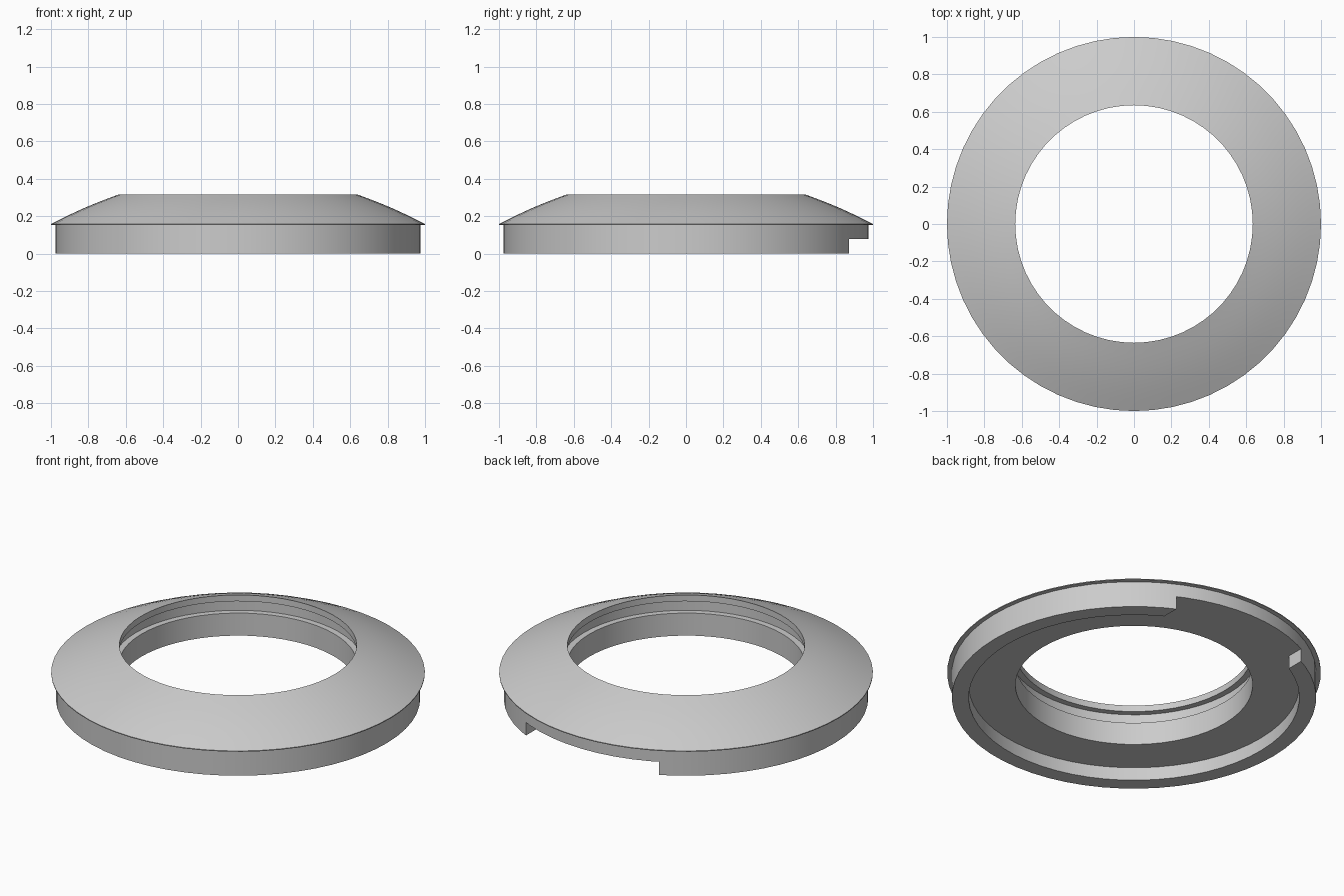
import bpy, bmesh, math
from mathutils import Vector

cube = bpy.data.objects.get("Cube")
if cube:
    bpy.data.objects.remove(cube, do_unlink=True)

SEGMENTS = 60
HOLE, GROOVE, SKIRT_IN, SKIRT_OUT, RIM = 0.635, 0.67, 0.885, 0.975, 1.0
FLOOR, RIM_LOW, RIM_HIGH, TOP = 0.077, 0.153, 0.158, 0.317

grey = bpy.data.materials.new("plain grey")
grey.use_nodes = True
colour = (0.6, 0.6, 0.6, 1)
grey.diffuse_color = colour
grey.node_tree.nodes["Principled BSDF"].inputs["Base Color"].default_value = colour


def add_object(name, bm):
    bmesh.ops.recalc_face_normals(bm, faces=bm.faces)
    mesh = bpy.data.meshes.new(name)
    bm.to_mesh(mesh)
    bm.free()
    mesh.materials.append(grey)
    obj = bpy.data.objects.new(name, mesh)
    bpy.context.collection.objects.link(obj)
    return obj


def lathe(name, profile):
    """Spin a closed (radius, height) profile around the z axis."""
    bm = bmesh.new()
    verts = [bm.verts.new((r, 0, z)) for r, z in profile]
    edges = [bm.edges.new((a, b)) for a, b in zip(verts, verts[1:] + verts[:1])]
    bmesh.ops.spin(bm, geom=verts + edges, cent=(0, 0, 0), axis=(0, 0, 1),
                   angle=math.tau, steps=SEGMENTS, use_merge=True)
    bmesh.ops.remove_doubles(bm, verts=bm.verts, dist=0.0005)
    return add_object(name, bm)


# Slightly domed top slope, from the rim up to the hole
slope = []
for i in range(7):
    t = i / 6
    slope.append((RIM + (HOLE - RIM) * t,
                  RIM_HIGH + (TOP - RIM_HIGH) * t + 0.008 * math.sin(math.pi * t)))

# Ring: skirt, overhanging rim, slope, then the hole with its inner groove
ring = lathe("bezel_ring", [
    (SKIRT_IN, FLOOR), (SKIRT_IN, 0), (SKIRT_OUT, 0), (SKIRT_OUT, RIM_LOW), (RIM, RIM_LOW),
    *slope,
    (HOLE, 0.28), (GROOVE, 0.28), (GROOVE, 0.21), (HOLE, 0.21), (HOLE, FLOOR)])

# Notch through the back of the skirt
bm = bmesh.new()
bmesh.ops.create_cube(bm, size=1)
bmesh.ops.scale(bm, vec=Vector((0.87, 0.6, 0.2)), verts=bm.verts)
bmesh.ops.translate(bm, vec=Vector((0, 1.0, FLOOR - 0.1)), verts=bm.verts)
cutter = add_object("notch_cutter", bm)
cutter.hide_render = True

cut = ring.modifiers.new("back_notch", "BOOLEAN")
cut.operation, cut.solver, cut.object = "DIFFERENCE", "EXACT", cutter
bpy.context.view_layer.objects.active = ring
ring.select_set(True)
bpy.ops.object.modifier_apply(modifier=cut.name)
bpy.data.objects.remove(cutter, do_unlink=True)

bpy.ops.object.shade_smooth_by_angle(angle=math.radians(20))
